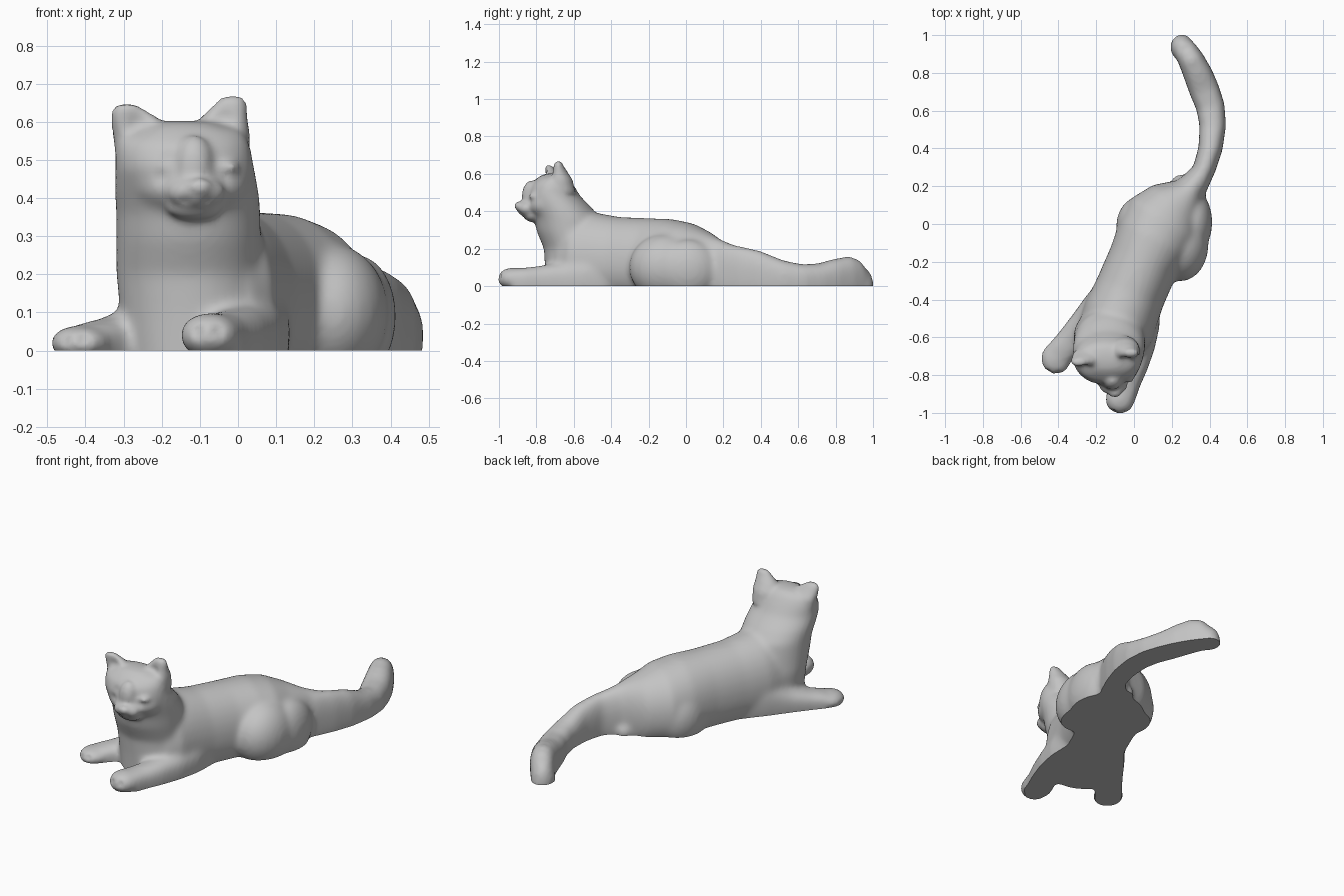
import bpy
import bmesh
from math import sin, cos, pi, exp, copysign
from mathutils import Vector, Matrix

if "Cube" in bpy.data.objects:
    bpy.data.objects.remove(bpy.data.objects["Cube"], do_unlink=True)

SIDES = 32
VOXEL = 0.011


def rounded(value, power):
    """Signed power, which makes an ellipse boxier below one."""
    return copysign(abs(value) ** power, value)


def skin(rings):
    """Joins rings of points into a closed tube."""
    loops = [[sculpt.verts.new(p) for p in ring] for ring in rings]
    faces = [sculpt.faces.new(loops[0]), sculpt.faces.new(loops[-1])]
    for a, b in zip(loops, loops[1:]):
        for i in range(SIDES):
            j = (i + 1) % SIDES
            faces.append(sculpt.faces.new((a[i], a[j], b[j], b[i])))
    bmesh.ops.recalc_face_normals(sculpt, faces=faces)


def ground_tube(path, power):
    """Tube resting on the ground; each stop is x, y, half width, height."""
    rings = []
    for k, (x, y, width, height) in enumerate(path):
        before = path[max(k - 1, 0)]
        after = path[min(k + 1, len(path) - 1)]
        along = Vector((after[0] - before[0], after[1] - before[1], 0)).normalized()
        across = Vector((along.y, -along.x, 0))
        middle = 0.33 * height
        ring = []
        for i in range(SIDES):
            a = 2 * pi * i / SIDES
            rise = height - middle if sin(a) > 0 else middle + 0.09
            p = Vector((x, y, middle)) + across * width * rounded(cos(a), power)
            p.z += rise * rounded(sin(a), power)
            ring.append(p)
        rings.append(ring)
    skin(rings)


def column(levels):
    """Upright tube; each level is x, y, z, half width, half depth."""
    skin([[Vector((x + rx * cos(2 * pi * i / SIDES),
                   y + ry * sin(2 * pi * i / SIDES), z)) for i in range(SIDES)]
          for x, y, z, rx, ry in levels])


def ball(centre, radii):
    matrix = Matrix.Translation(centre) @ Matrix.Diagonal((*radii, 1))
    bmesh.ops.create_uvsphere(sculpt, u_segments=24, v_segments=16,
                              radius=1, matrix=matrix)


def fuse(parts, iterations):
    """Melts all parts into one skin and softens it."""
    rough_mesh = bpy.data.meshes.new("rough_cat")
    parts.to_mesh(rough_mesh)
    parts.free()
    rough = bpy.data.objects.new("rough_cat", rough_mesh)
    bpy.context.collection.objects.link(rough)
    remesh = rough.modifiers.new("fuse", "REMESH")
    remesh.mode = "VOXEL"
    remesh.voxel_size = VOXEL
    soften = rough.modifiers.new("soften", "SMOOTH")
    soften.factor = 0.5
    soften.iterations = iterations
    bpy.context.view_layer.update()
    depsgraph = bpy.context.evaluated_depsgraph_get()
    melted = bpy.data.meshes.new_from_object(rough.evaluated_get(depsgraph))
    result = bmesh.new()
    result.from_mesh(melted)
    bpy.data.objects.remove(rough, do_unlink=True)
    bpy.data.meshes.remove(melted)
    bpy.data.meshes.remove(rough_mesh)
    return result


sculpt = bmesh.new()

# torso, from shoulders to rump
ground_tube([
    (-0.12, -0.66, 0.16, 0.33), (-0.10, -0.58, 0.20, 0.39),
    (-0.07, -0.48, 0.20, 0.392), (-0.02, -0.36, 0.19, 0.37),
    (0.05, -0.20, 0.19, 0.363), (0.11, -0.08, 0.21, 0.359),
    (0.165, 0.02, 0.215, 0.337), (0.225, 0.10, 0.165, 0.295),
    (0.30, 0.18, 0.085, 0.25), (0.35, 0.26, 0.06, 0.22),
], 0.95)

# tail, curling and drooping to the ground at its tip
ground_tube([
    (0.33, 0.20, 0.06, 0.23), (0.375, 0.30, 0.06, 0.212),
    (0.405, 0.40, 0.064, 0.188), (0.417, 0.52, 0.07, 0.138),
    (0.405, 0.62, 0.076, 0.117), (0.372, 0.71, 0.08, 0.122),
    (0.34, 0.79, 0.077, 0.145), (0.302, 0.87, 0.069, 0.16),
    (0.272, 0.92, 0.062, 0.142), (0.256, 0.95, 0.052, 0.10),
], 0.85)
ball((0.254, 0.935, 0.0), (0.063, 0.07, 0.105))

# haunches and the tucked hind foot
ball((0.245, -0.11, 0.10), (0.15, 0.195, 0.18))
ball((0.315, 0.01, 0.09), (0.10, 0.17, 0.16))
ball((0.04, -0.01, 0.08), (0.135, 0.16, 0.17))
ball((0.24, 0.19, 0.01), (0.05, 0.075, 0.055))

# forelegs and paws, rooted inside the shoulders
ground_tube([
    (0.03, -0.32, 0.08, 0.22), (0.055, -0.44, 0.085, 0.19),
    (0.055, -0.54, 0.08, 0.15), (0.035, -0.65, 0.075, 0.125),
    (0.0, -0.75, 0.074, 0.113), (-0.04, -0.84, 0.074, 0.10),
    (-0.065, -0.91, 0.076, 0.097),
], 0.85)
ball((-0.074, -0.927, 0.04), (0.08, 0.082, 0.06))
ground_tube([
    (-0.10, -0.32, 0.08, 0.22), (-0.19, -0.43, 0.08, 0.18),
    (-0.27, -0.54, 0.08, 0.115), (-0.345, -0.63, 0.076, 0.085),
    (-0.40, -0.69, 0.074, 0.072),
], 0.85)
ball((-0.413, -0.712, 0.02), (0.082, 0.088, 0.047))

# chest, neck, skull and cheeks
column([
    (-0.12, -0.59, -0.09, 0.17, 0.16), (-0.12, -0.59, 0.10, 0.19, 0.165),
    (-0.13, -0.595, 0.20, 0.19, 0.165), (-0.13, -0.62, 0.29, 0.19, 0.178),
    (-0.13, -0.635, 0.36, 0.19, 0.178), (-0.135, -0.67, 0.42, 0.19, 0.166),
    (-0.14, -0.712, 0.48, 0.183, 0.148), (-0.145, -0.718, 0.54, 0.178, 0.118),
    (-0.145, -0.712, 0.575, 0.16, 0.088), (-0.145, -0.71, 0.593, 0.12, 0.065),
    (-0.145, -0.71, 0.603, 0.06, 0.03),
])
ball((-0.125, -0.755, 0.435), (0.155, 0.108, 0.082))
sculpt = fuse(sculpt, 14)

# muzzle, jaw, nose, bridge and eyelids
ball((-0.11, -0.848, 0.415), (0.078, 0.058, 0.044))
ball((-0.115, -0.82, 0.378), (0.075, 0.048, 0.036))
ball((-0.10, -0.895, 0.43), (0.034, 0.024, 0.022))
ball((-0.115, -0.825, 0.48), (0.055, 0.053, 0.085))
for side in (-1, 1):
    ball((-0.115 + side * 0.085, -0.80, 0.48), (0.036, 0.045, 0.02))

# ears
column([
    (-0.25, -0.70, 0.50, 0.07, 0.065), (-0.25, -0.71, 0.57, 0.08, 0.055),
    (-0.263, -0.722, 0.60, 0.07, 0.04), (-0.285, -0.73, 0.628, 0.047, 0.026),
    (-0.295, -0.735, 0.647, 0.027, 0.016),
])
column([
    (-0.045, -0.67, 0.50, 0.075, 0.08), (-0.045, -0.672, 0.57, 0.077, 0.065),
    (-0.037, -0.678, 0.61, 0.062, 0.045), (-0.02, -0.683, 0.645, 0.044, 0.027),
    (-0.013, -0.682, 0.668, 0.028, 0.016),
])
bm = fuse(sculpt, 6)


def push(centre, move, radius):
    """Presses the skin softly around a point."""
    centre, move = Vector(centre), Vector(move)
    for v in bm.verts:
        d = (v.co - centre).length / radius
        if d < 3:
            v.co += move * exp(-d * d)


# inner ears, eye sockets, mouth line and toe grooves
push((-0.262, -0.765, 0.595), (0, 0.018, 0), 0.035)
push((-0.04, -0.73, 0.605), (0, 0.018, 0), 0.035)
for side in (-1, 1):
    push((-0.115 + side * 0.07, -0.86, 0.505), (0, 0.008, 0), 0.025)
    push((-0.115 + side * 0.085, -0.85, 0.455), (0, 0.008, 0), 0.022)
    push((-0.11 + side * 0.03, -0.89, 0.392), (0, 0.008, 0), 0.015)
    push((-0.08 + side * 0.025, -0.99, 0.05), (0, 0.012, 0), 0.016)
    push((-0.43 + side * 0.025, -0.785, 0.03), (0, 0.010, 0), 0.016)

# flat underside with a crisp rim
bmesh.ops.bisect_plane(bm, geom=bm.verts[:] + bm.edges[:] + bm.faces[:],
                       plane_co=(0, 0, 0), plane_no=(0, 0, 1), clear_inner=True)
rim = [e for e in bm.edges if e.is_boundary]
bmesh.ops.holes_fill(bm, edges=rim, sides=0)
bmesh.ops.recalc_face_normals(bm, faces=bm.faces)
for edge in rim:
    edge.smooth = False
mesh = bpy.data.meshes.new("lying_cat")
bm.to_mesh(mesh)
bm.free()

# one plain grey finish
grey = bpy.data.materials.new("plain_grey")
grey.use_nodes = True
colour = (0.55, 0.55, 0.55, 1)
grey.diffuse_color = colour
grey.node_tree.nodes["Principled BSDF"].inputs["Base Color"].default_value = colour
mesh.materials.append(grey)
cat = bpy.data.objects.new("lying_cat", mesh)
bpy.context.collection.objects.link(cat)
bpy.ops.object.select_all(action="DESELECT")
cat.select_set(True)
bpy.context.view_layer.objects.active = cat
bpy.ops.object.shade_smooth_by_angle(angle=0.9, keep_sharp_edges=True)
